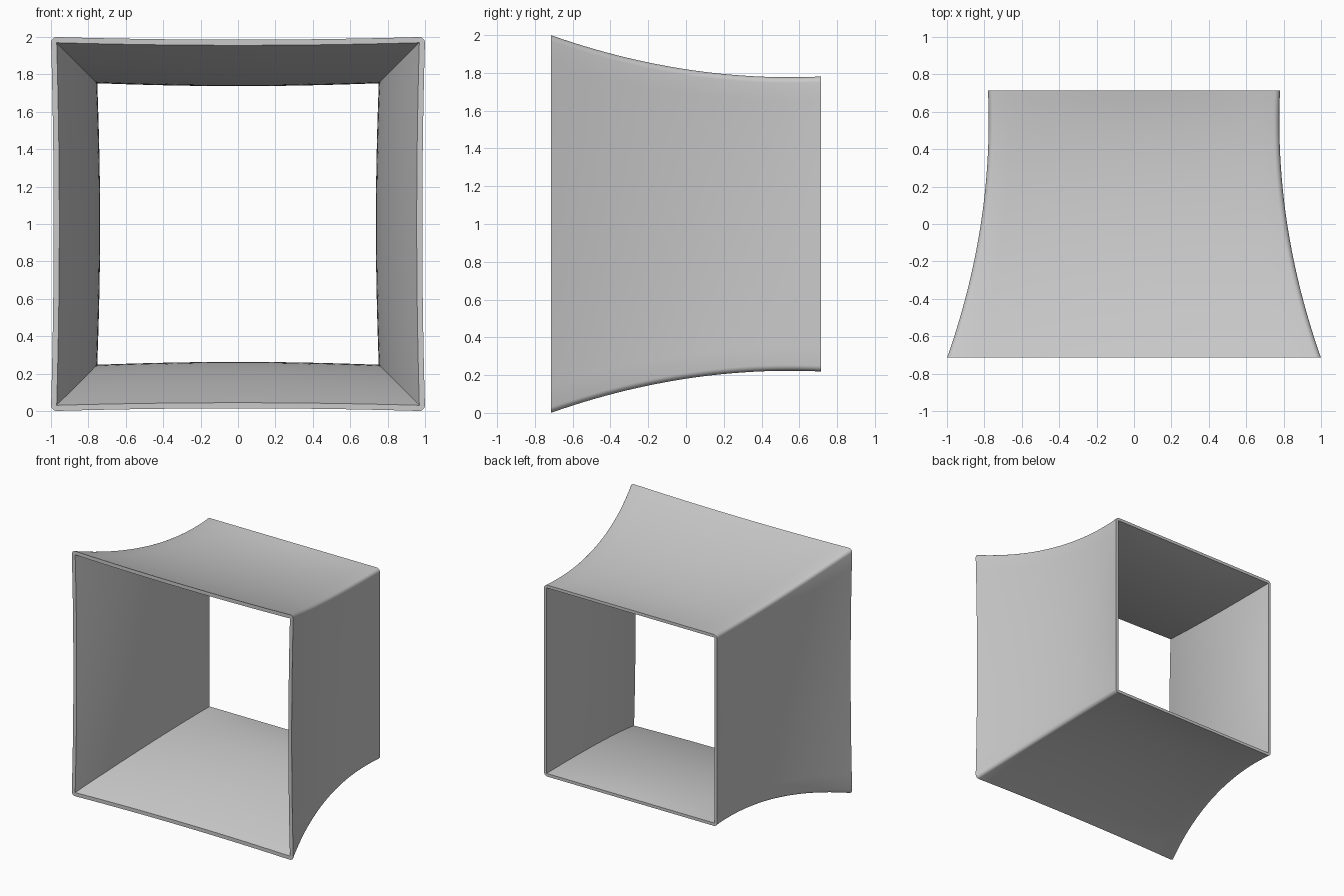
import bpy, bmesh, math
from mathutils import Vector, Matrix

cube = bpy.data.objects.get("Cube")
if cube:
    bpy.data.objects.remove(cube, do_unlink=True)

DEPTH = 0.715      # half depth
STEPS, SIDE, ARC = 24, 16, 5

grey = bpy.data.materials.new("grey")
grey.use_nodes = True
COLOR = (0.59, 0.59, 0.59, 1)
grey.diffuse_color = COLOR
grey.node_tree.nodes["Principled BSDF"].inputs["Base Color"].default_value = COLOR


def ring(bm, t, wall, radius):
    """Square section at t (0 front, 1 back) with bowed sides and rounded corners."""
    y = DEPTH * (2 * t - 1)
    # Flare: wide at the front, narrowest just before the back
    h = 0.777 + 0.139 * (y - 0.55) ** 2 - wall
    # Sides bow inward, straightening at the back rim
    bow = 0.014 + 0.012 * t - 0.026 * t ** 6
    c = h - radius
    quarter = []
    for i in range(SIDE + 1):
        u = 2 * i / SIDE - 1
        quarter.append(Vector((c * u, 0, -h + bow * (1 - u * u))))
    for i in range(1, ARC):
        a = math.pi / 2 * i / ARC
        quarter.append(Vector((c + radius * math.sin(a), 0, -c - radius * math.cos(a))))
    verts = []
    for k in range(4):
        turn = Matrix.Rotation(-k * math.pi / 2, 3, 'Y')
        verts += [bm.verts.new(turn @ p + Vector((0, y, 1))) for p in quarter]
    return verts


# Outer skin, back rim, inner skin and front rim as one closed loop of sections
bm = bmesh.new()
levels = [i / STEPS for i in range(STEPS + 1)]
outer = [ring(bm, t, 0, 0.03) for t in levels]
inner = [ring(bm, t, 0.03 - 0.006 * t, 0) for t in levels]
rings = outer + inner[::-1] + outer[:1]
for a, b in zip(rings, rings[1:]):
    for i in range(len(a)):
        bm.faces.new((a[i - 1], a[i], b[i], b[i - 1]))

# Merge the coincident points of the sharp inner corners
bmesh.ops.remove_doubles(bm, verts=bm.verts, dist=0.0001)
bmesh.ops.recalc_face_normals(bm, faces=bm.faces)

mesh = bpy.data.meshes.new("flared_square_tube")
bm.to_mesh(mesh)
bm.free()
mesh.materials.append(grey)
tube = bpy.data.objects.new("flared_square_tube", mesh)
bpy.context.collection.objects.link(tube)
bpy.context.view_layer.objects.active = tube
tube.select_set(True)
bpy.ops.object.shade_smooth_by_angle(angle=math.radians(30))
